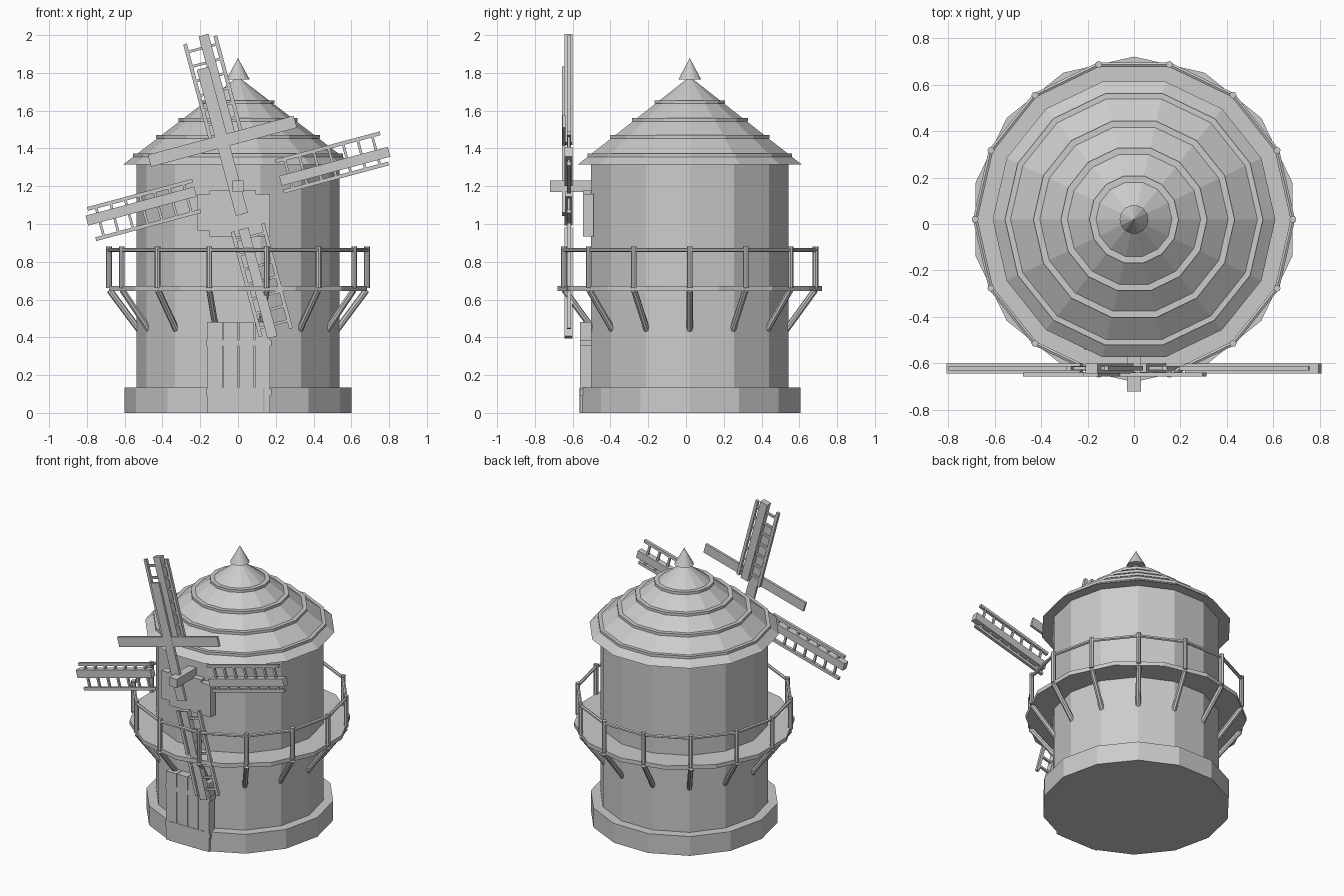
import bpy, math
from mathutils import Matrix, Vector

if "Cube" in bpy.data.objects:
    bpy.data.objects.remove(bpy.data.objects["Cube"])

N = 14          # sides of the tower
CY = 0.02       # tower axis offset in y
HUB = Vector((0, 0, 1.2))
TILT = math.radians(15)


def cone(name, r1, r2, z0, z1, sides=N, turn=math.pi / 2):
    bpy.ops.mesh.primitive_cone_add(vertices=sides, radius1=r1, radius2=r2, depth=z1 - z0,
                                    location=(0, CY, (z0 + z1) / 2), rotation=(0, 0, turn))
    bpy.context.object.name = name
    return bpy.context.object


def box(name, x0, x1, y0, y1, z0, z1, matrix=None):
    bpy.ops.mesh.primitive_cube_add(size=1)
    ob = bpy.context.object
    ob.name = name
    ob.data.transform(Matrix.Translation(((x0 + x1) / 2, (y0 + y1) / 2, (z0 + z1) / 2))
                      @ Matrix.Diagonal((x1 - x0, y1 - y0, z1 - z0, 1)))
    if matrix:
        ob.matrix_world = matrix
    return ob


def rod(name, a, b, r, sides=8):
    a, b = Vector(a), Vector(b)
    bpy.ops.mesh.primitive_cylinder_add(vertices=sides, radius=r, depth=(b - a).length)
    ob = bpy.context.object
    ob.name = name
    ob.matrix_world = Matrix.Translation((a + b) / 2) @ (b - a).to_track_quat('Z', 'Y').to_matrix().to_4x4()
    return ob


def polar(r, k, z):
    a = 2 * math.pi * k / N
    return (r * math.cos(a), CY + r * math.sin(a), z)


# Tower
cone("stone_base", 0.60, 0.60, 0, 0.135)
cone("tower_body", 0.537, 0.537, 0.13, 1.33)

# Roof with stepped rings and finial
cone("roof", 0.608, 0.0, 1.315, 1.78)
for r, z in ((0.555, 1.356), (0.433, 1.452), (0.315, 1.543), (0.192, 1.637)):
    cone("roof_ring", r, r, z, z + 0.018)
cone("finial", 0.062, 0.0, 1.765, 1.878)

# Gallery: deck, posts, rails, braces
cone("gallery_deck", 0.70, 0.70, 0.645, 0.673, turn=0)
for k in range(N):
    rod("gallery_post", polar(0.683, k, 0.66), polar(0.683, k, 0.882), 0.015)
    rod("gallery_rail", polar(0.683, k, 0.862), polar(0.683, k + 1, 0.862), 0.011, 6)
    rod("gallery_brace", polar(0.68, k, 0.65), polar(0.52, k, 0.435), 0.017)

# Door of four planks with two battens
for i in range(4):
    x = -0.163 + i * 0.084
    box("door_plank", x, x + 0.08, -0.562, -0.50, 0, 0.48)
for z in (0.11, 0.37):
    box("door_batten", -0.17, 0.177, -0.56, -0.50, z - 0.017, z + 0.017)

# Shaft housing on the front wall, and shaft
box("housing_wide", -0.215, 0.17, -0.54, -0.49, 0.965, 1.16)
box("housing_tall", -0.15, 0.17, -0.545, -0.49, 0.935, 1.16)
box("housing_top", -0.15, 0.095, -0.545, -0.49, 1.10, 1.178)
box("sail_shaft", -0.03, 0.03, -0.72, -0.49, 1.17, 1.23)

# Four lattice sails
for q in range(4):
    m = Matrix.Translation(HUB) @ Matrix.Rotation(-(TILT + q * math.pi / 2), 4, 'Y')
    box("sail_spar", 0.225, 0.82, -0.642, -0.60, -0.058, -0.004, m)
    box("sail_rail_outer", 0.225, 0.80, -0.63, -0.61, 0.066, 0.086, m)
    box("sail_rail_inner", 0.225, 0.80, -0.63, -0.61, -0.10, -0.08, m)
    for i in range(7):
        u = 0.275 + i * 0.08
        box("sail_rung", u - 0.007, u + 0.007, -0.627, -0.613, -0.09, 0.076, m)

# Cross-shaped front boards, set up along the top sail
m = Matrix.Translation(HUB + Vector((-0.083, 0, 0.238))) @ Matrix.Rotation(-TILT, 4, 'Y')
box("cross_board_flat", -0.40, 0.40, -0.655, -0.638, -0.033, 0.033, m)
box("cross_board_upright", -0.033, 0.033, -0.656, -0.637, -0.40, 0.40, m)
